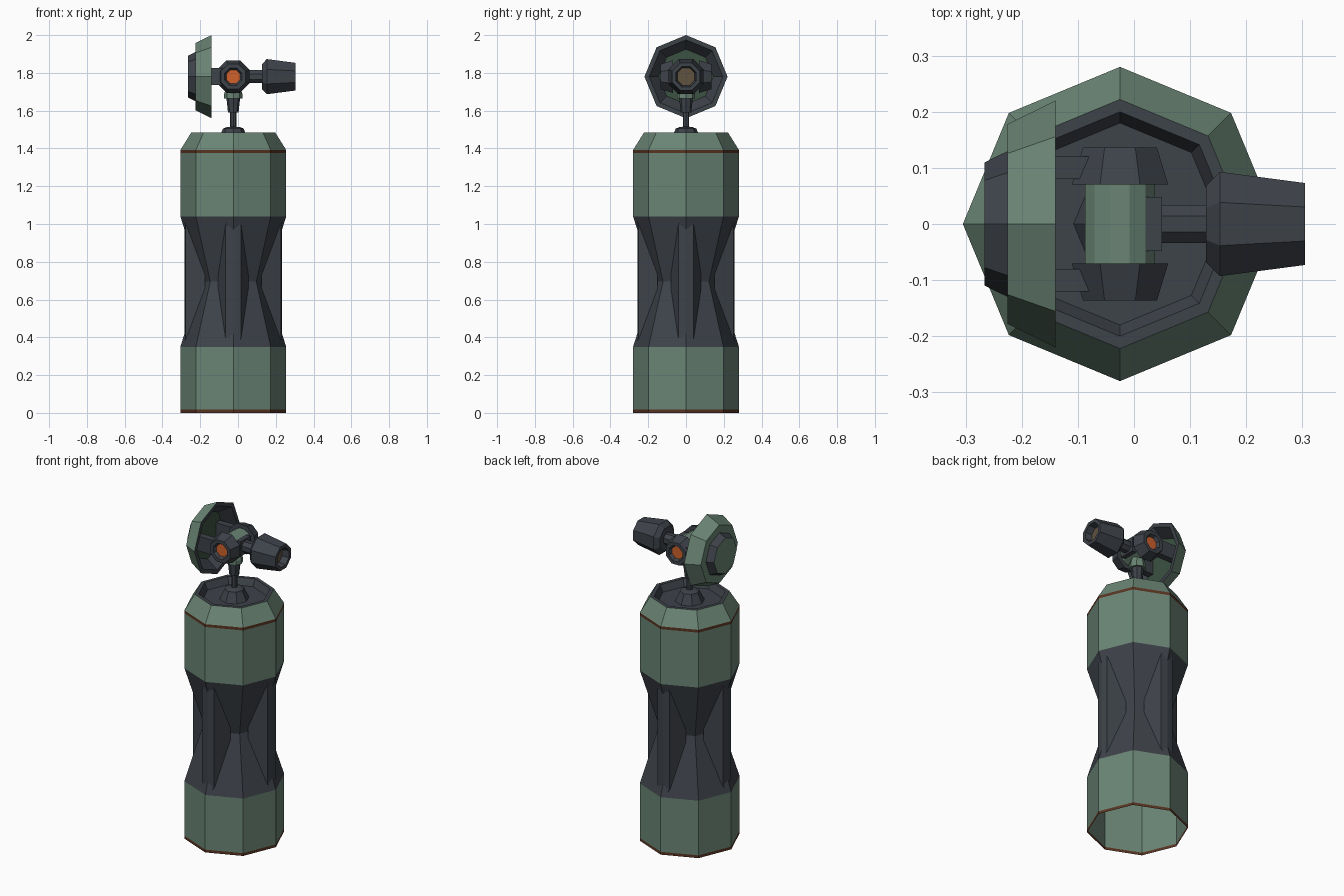
import bpy, bmesh, math
from mathutils import Matrix, Vector

if "Cube" in bpy.data.objects:
    bpy.data.objects.remove(bpy.data.objects["Cube"])

AX = -0.025          # x of the column axis
HEAD = 1.78          # height of the head pivot


def mat(name, rgb):
    m = bpy.data.materials.new(name)
    m.diffuse_color = (*rgb, 1)
    m.use_nodes = True
    m.node_tree.nodes["Principled BSDF"].inputs["Base Color"].default_value = m.diffuse_color
    return m


GREEN = mat("sage green", (0.145, 0.235, 0.178))
DARK = mat("charcoal", (0.048, 0.056, 0.068))
BROWN = mat("rust brown", (0.10, 0.034, 0.015))
ORANGE = mat("orange lens", (0.62, 0.12, 0.025))
LENS = mat("dull bronze", (0.12, 0.085, 0.05))
DEEP = mat("deep green", (0.045, 0.085, 0.055))


def finish(name, bm, mats):
    bmesh.ops.remove_doubles(bm, verts=bm.verts, dist=1e-5)
    me = bpy.data.meshes.new(name)
    bm.to_mesh(me)
    bm.free()
    for m in mats:
        me.materials.append(m)
    ob = bpy.data.objects.new(name, me)
    bpy.context.collection.objects.link(ob)
    return ob


TURN = {"z": Matrix(),
        "x": Matrix.Rotation(math.pi / 2, 4, "Y"),
        "-x": Matrix.Rotation(-math.pi / 2, 4, "Y"),
        "-y": Matrix.Rotation(math.pi / 2, 4, "X"),
        "y": Matrix.Rotation(-math.pi / 2, 4, "X")}


def lathe(name, profile, bands, axis="z", z=0.0, n=8, flat=False):
    """Spin (radius, distance) points; bands gives one material per segment."""
    bm = bmesh.new()
    mats = list(dict.fromkeys(bands))
    if len(bands) == 1:
        bands = bands * (len(profile) - 1)
    xf = Matrix.Translation((AX, 0, z)) @ TURN[axis]
    off = math.pi / n if flat else 0
    k = 1 / math.cos(math.pi / n) if flat else 1
    rings = []
    for r, t in profile:
        if r == 0:
            rings.append([bm.verts.new(xf @ Vector((0, 0, t)))] * n)
        else:
            rings.append([bm.verts.new(xf @ Vector((
                r * k * math.cos(off + math.tau * j / n),
                r * k * math.sin(off + math.tau * j / n), t))) for j in range(n)])
    for a, b, m in zip(rings, rings[1:], bands):
        for j in range(n):
            i = (j + 1) % n
            loop = list(dict.fromkeys([a[j], a[i], b[i], b[j]]))
            bm.faces.new(loop).material_index = mats.index(m)
    return finish(name, bm, mats)


def block(name, lo, hi, m):
    bm = bmesh.new()
    size = Vector(hi) - Vector(lo)
    bmesh.ops.create_cube(bm, size=1)
    for v in bm.verts:
        v.co = Vector(lo) + Vector([(c + 0.5) * s for c, s in zip(v.co, size)])
    return finish(name, bm, [m])


# column: open base, pinched waist, shoulder and recessed dark top
lathe("column",
      [(0.28, 0), (0.28, 0.017), (0.28, 0.35), (0.172, 0.695), (0.28, 1.04),
       (0.28, 1.375), (0.28, 1.392), (0.222, 1.485), (0.20, 1.485),
       (0.18, 1.445), (0, 1.445)],
      [BROWN, GREEN, DARK, DARK, GREEN, BROWN, GREEN, DARK, DARK, DARK])

# four bevelled ribs bridging the waist
for q in range(4):
    bm = bmesh.new()
    rot = Matrix.Translation((AX, 0, 0)) @ Matrix.Rotation(q * math.pi / 2, 4, "Z")
    section = [(0.15, -0.08), (0.252, -0.04), (0.258, 0), (0.252, 0.04), (0.15, 0.08)]
    low, high = [[bm.verts.new(rot @ Vector((r, w, z))) for r, w in section]
                 for z in (0.40, 0.99)]
    # ends flare out to meet the collars
    low2, high2 = [[bm.verts.new(rot @ Vector((r + 0.012, w * 0.6, z))) for r, w in section]
                   for z in (0.352, 1.038)]
    stack = [low2, low, high, high2]
    for a, b in zip(stack, stack[1:]):
        for j in range(5):
            i = (j + 1) % 5
            bm.faces.new([a[j], a[i], b[i], b[j]])
    bm.faces.new(low2[::-1])
    bm.faces.new(high2)
    finish("waist_rib", bm, [DARK])

# neck: foot, thin stem, flared collar
lathe("neck",
      [(0.085, 1.44), (0.06, 1.492), (0.055, 1.505), (0.035, 1.513), (0.017, 1.515),
       (0.017, 1.59), (0.028, 1.59), (0.036, 1.665), (0.048, 1.665),
       (0.048, 1.69), (0.035, 1.73), (0, 1.73)],
      [DARK] * 7 + [GREEN] * 4)

# hub barrel between the two side drums
lathe("hub", [(0, -0.075), (0.062, -0.075), (0.062, 0.075), (0, 0.075)],
      [GREEN], "-y", HEAD, n=12, flat=True)

# side drums with orange lenses, and arms to the dish
for side, s in (("-y", -1), ("y", 1)):
    lathe("side_drum",
          [(0, 0.07), (0.086, 0.07), (0.066, 0.136), (0.046, 0.136),
           (0.036, 0.118), (0, 0.118)],
          [DARK, DARK, DARK, DARK, ORANGE], side, HEAD, flat=True)
    y0, y1 = sorted((s * 0.08, s * 0.12))
    block("dish_arm", (-0.21, y0, HEAD - 0.045), (-0.08, y1, HEAD + 0.045), DARK)

# dish with raised back plate
lathe("dish",
      [(0, 0.18), (0.145, 0.18), (0.195, 0.115), (0.22, 0.115), (0.178, 0.2),
       (0.13, 0.2), (0.11, 0.241), (0, 0.241)],
      [DEEP, DARK, DARK, GREEN, GREEN, DARK, GREEN], "-x", HEAD)

# barrel: mount block, rod and tapered muzzle with recessed lens
block("barrel_mount", (0.015, -0.048, HEAD - 0.045), (0.05, 0.048, HEAD + 0.045), DARK)
lathe("barrel",
      [(0, 0.07), (0.034, 0.07), (0.034, 0.153), (0.068, 0.153), (0.093, 0.178),
       (0.073, 0.33), (0.054, 0.33), (0.046, 0.29), (0, 0.29)],
      [DARK] * 7 + [LENS], "x", HEAD, flat=True)
